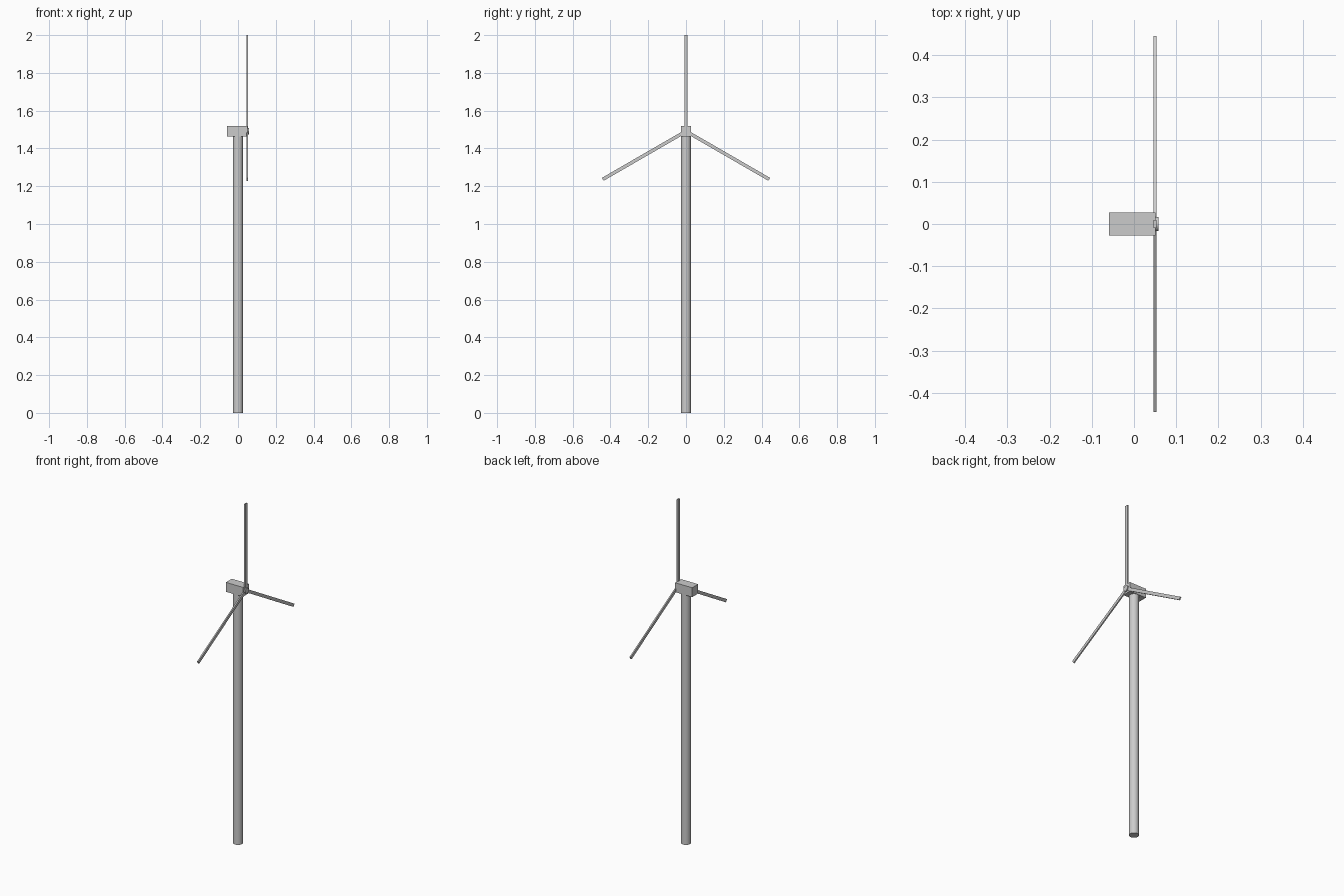
import bpy, math
from mathutils import Matrix

if "Cube" in bpy.data.objects:
    bpy.data.objects.remove(bpy.data.objects["Cube"])

HUB_X, HUB_Z = 0.05, 1.491
BLADE_LEN = 2.0 - HUB_Z


def cylinder(name, radius, depth, loc, sides, rot=(0, 0, 0)):
    bpy.ops.mesh.primitive_cylinder_add(vertices=sides, radius=radius, depth=depth,
                                        location=loc, rotation=rot)
    obj = bpy.context.object
    obj.name = name
    bpy.ops.object.shade_smooth_by_angle(angle=math.radians(30))
    return obj


def box(name, size, matrix):
    bpy.ops.mesh.primitive_cube_add(size=1)
    obj = bpy.context.object
    obj.name = name
    obj.data.transform(matrix @ Matrix.Diagonal((*size, 1)))
    return obj


# tower
cylinder("tower", 0.0265, HUB_Z, (0, 0, HUB_Z / 2), 32)

# nacelle housing on top of the tower
box("nacelle", (0.11, 0.055, 0.055), Matrix.Translation((-0.004, 0, HUB_Z + 0.001)))

# rotor hub, axis along x
cylinder("hub", 0.0165, 0.013, (0.052, 0, HUB_Z), 32, (0, math.pi / 2, 0))

# three straight blades radiating from the hub
for i in range(3):
    spin = Matrix.Rotation(math.radians(120 * i), 4, 'X')
    place = Matrix.Translation((HUB_X, 0, HUB_Z)) @ spin @ Matrix.Translation((0, 0, BLADE_LEN / 2))
    box(f"blade_{i + 1}", (0.0075, 0.018, BLADE_LEN), place)
